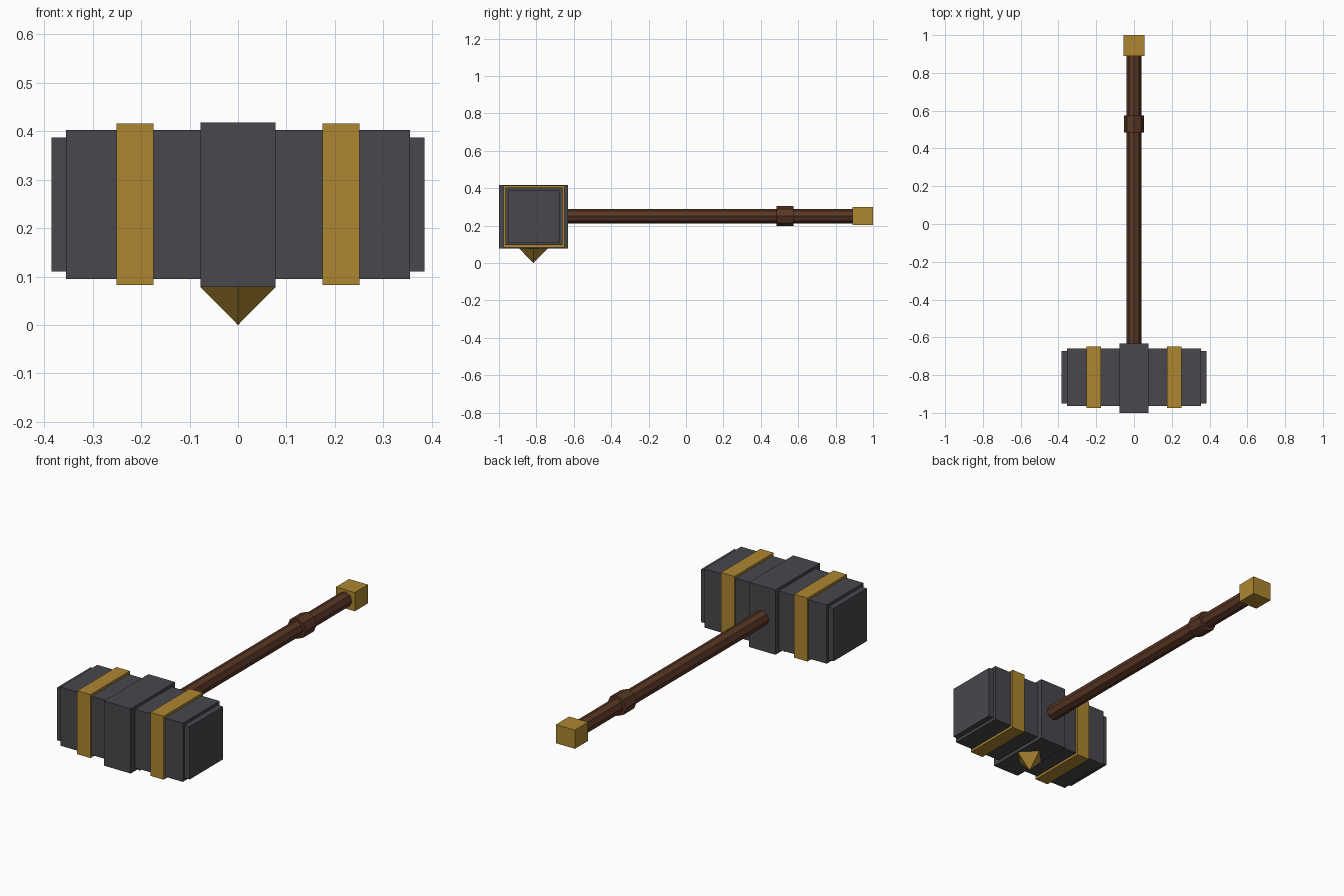
import bpy, math

if "Cube" in bpy.data.objects:
    bpy.data.objects.remove(bpy.data.objects["Cube"])


def material(name, rgb):
    m = bpy.data.materials.new(name)
    m.diffuse_color = (*rgb, 1)
    m.use_nodes = True
    m.node_tree.nodes["Principled BSDF"].inputs["Base Color"].default_value = m.diffuse_color
    return m


STEEL = material("dark steel", (0.065, 0.063, 0.072))
GOLD = material("aged gold", (0.42, 0.24, 0.03))
WOOD = material("brown wood", (0.10, 0.038, 0.018))

HEAD_Y, HEAD_Z, SHAFT_Z = -0.812, 0.249, 0.251


def box(name, center, size, mat):
    bpy.ops.mesh.primitive_cube_add(size=1, location=center)
    ob = bpy.context.object
    ob.name = name
    ob.scale = size
    bpy.ops.object.transform_apply(location=False, rotation=False, scale=True)
    ob.data.materials.append(mat)
    return ob


def rod(name, y0, y1, radius, mat):
    # eight-sided rod along y, with a corner pointing straight up
    bpy.ops.mesh.primitive_cylinder_add(
        vertices=8, radius=radius, depth=y1 - y0,
        location=(0, (y0 + y1) / 2, SHAFT_Z), rotation=(math.pi / 2, 0, 0))
    ob = bpy.context.object
    ob.name = name
    ob.data.materials.append(mat)
    return ob


# Hammer head: body and raised middle block
box("head_body", (0, HEAD_Y, HEAD_Z), (0.71, 0.305, 0.308), STEEL)
box("head_middle_block", (0, -0.816, 0.248), (0.154, 0.368, 0.34), STEEL)

# Striking faces and gold bands on both sides
for side, s in (("left", -1), ("right", 1)):
    box("striking_face_" + side, (s * 0.3675, HEAD_Y, HEAD_Z),
        (0.035, 0.277, 0.277), STEEL)
    box("gold_band_" + side, (s * 0.2125, HEAD_Y, HEAD_Z),
        (0.077, 0.326, 0.333), GOLD)

# Four-sided spike under the head, point down
bpy.ops.mesh.primitive_cone_add(
    vertices=4, radius1=0.077, radius2=0, depth=0.078,
    location=(0, -0.816, 0.039), rotation=(math.pi, 0, 0))
spike = bpy.context.object
spike.name = "spike"
spike.data.materials.append(GOLD)

# Shaft, grip collar and pommel
rod("shaft", -0.66, 0.92, 0.039, WOOD)
rod("grip_collar", 0.485, 0.575, 0.054, WOOD)
box("pommel", (0, 0.945, SHAFT_Z), (0.11, 0.11, 0.098), GOLD)
